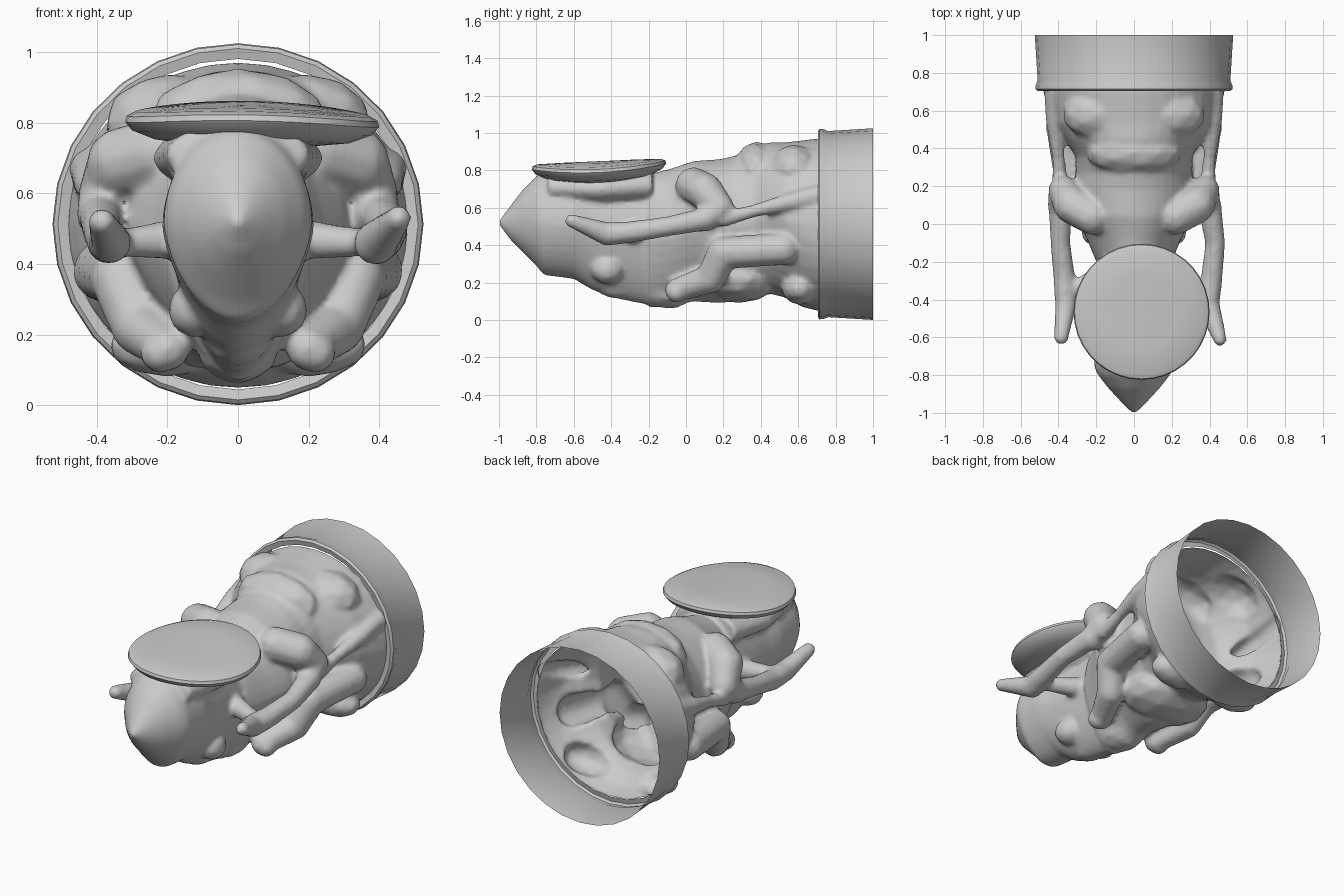
import bpy, bmesh, math
from mathutils import Vector, Matrix


def make_object(name, bm):
    bmesh.ops.recalc_face_normals(bm, faces=bm.faces[:])
    me = bpy.data.meshes.new(name)
    bm.to_mesh(me)
    bm.free()
    ob = bpy.data.objects.new(name, me)
    bpy.context.collection.objects.link(ob)
    return ob


def smooth(ob, angle=40):
    bpy.ops.object.select_all(action='DESELECT')
    ob.select_set(True)
    bpy.context.view_layer.objects.active = ob
    bpy.ops.object.shade_smooth_by_angle(angle=math.radians(angle))


def skin(bm, rings, caps=True):
    n = len(rings[0])
    vs = [[bm.verts.new(p) for p in r] for r in rings]
    for a, b in zip(vs, vs[1:]):
        for i in range(n):
            bm.faces.new((a[i], a[(i + 1) % n], b[(i + 1) % n], b[i]))
    if caps:
        bm.faces.new(vs[0])
        bm.faces.new(vs[-1])


def loft(bm, stations, n=36):
    # station: y, bottom z, top z, half width, narrowing of the lower half
    rings = []
    for y, lo, hi, rx, k in stations:
        ring = []
        for i in range(n):
            a = 2 * math.pi * i / n
            s, c = math.sin(a), math.cos(a)
            w = rx * (1 - k * max(0, -s))
            ring.append((w * c, y, (lo + hi) / 2 + (hi - lo) / 2 * s))
        rings.append(ring)
    skin(bm, rings)


def blob(bm, loc, size):
    m = Matrix.Translation(loc) @ Matrix.Diagonal((*size, 1))
    bmesh.ops.create_icosphere(bm, subdivisions=2, radius=1, matrix=m)


def limb(bm, pts, side=1):
    # chain of overlapping balls: x, y, z, radius
    for a, b in zip(pts, pts[1:]):
        for i in range(9):
            x, y, z, r = Vector(a).lerp(Vector(b), i / 8)
            blob(bm, (x * side, y, z), (r, r, r))


bm = bmesh.new()
# torso and robe
loft(bm, [(0.80, 0.05, 0.97, 0.485, 0), (0.70, 0.05, 0.97, 0.48, 0),
          (0.62, 0.07, 0.96, 0.46, 0.05), (0.53, 0.12, 0.95, 0.43, 0.15),
          (0.45, 0.14, 0.95, 0.37, 0.2), (0.36, 0.11, 0.93, 0.31, 0.2),
          (0.27, 0.10, 0.88, 0.31, 0.2), (0.18, 0.09, 0.86, 0.33, 0.25),
          (0.04, 0.10, 0.85, 0.31, 0.35), (-0.08, 0.07, 0.81, 0.25, 0.35),
          (-0.20, 0.07, 0.78, 0.20, 0.3)])
# head with pointed crown
loft(bm, [(-0.05, 0.06, 0.80, 0.22, 0.35), (-0.20, 0.08, 0.78, 0.18, 0.25),
          (-0.35, 0.11, 0.77, 0.19, 0.25), (-0.50, 0.16, 0.77, 0.20, 0.25),
          (-0.60, 0.22, 0.78, 0.215, 0.2), (-0.76, 0.24, 0.79, 0.21, 0.15),
          (-0.80, 0.29, 0.77, 0.19, 0.1), (-0.87, 0.36, 0.70, 0.135, 0),
          (-0.94, 0.43, 0.61, 0.07, 0), (-1.0, 0.51, 0.53, 0.012, 0)])
# muzzle, nose and belly on the underside
blob(bm, (0, -0.10, 0.17), (0.12, 0.16, 0.11))
blob(bm, (0, -0.33, 0.17), (0.08, 0.15, 0.06))
blob(bm, (0, 0.28, 0.22), (0.26, 0.22, 0.13))
# rounded hump under the upper back
blob(bm, (0, 0.38, 0.80), (0.26, 0.13, 0.155))
for s in (-1, 1):
    # cheeks, back muscles and base folds
    blob(bm, (s * 0.12, -0.42, 0.27), (0.08, 0.09, 0.08))
    blob(bm, (s * 0.19, 0.58, 0.80), (0.19, 0.14, 0.14))
    blob(bm, (s * 0.20, 0.61, 0.17), (0.17, 0.10, 0.09))
    # shoulder and upper arm
    limb(bm, [(0.22, 0.04, 0.72, 0.10), (0.33, 0.10, 0.69, 0.10),
              (0.375, 0.18, 0.60, 0.08), (0.39, 0.10, 0.54, 0.07)], s)
    # strap of cloth down the side
    limb(bm, [(0.39, 0.20, 0.54, 0.045), (0.40, 0.35, 0.58, 0.035),
              (0.42, 0.55, 0.63, 0.05), (0.42, 0.72, 0.67, 0.06)], s)
    # bent leg and foot
    limb(bm, [(0.38, 0.52, 0.38, 0.09), (0.33, 0.20, 0.36, 0.09),
              (0.28, 0.13, 0.22, 0.08), (0.20, -0.05, 0.16, 0.065)], s)
    blob(bm, (s * 0.22, -0.05, 0.15), (0.06, 0.06, 0.06))
# forearms and raised hands
limb(bm, [(-0.39, 0.10, 0.54, 0.065), (-0.39, -0.10, 0.50, 0.055),
          (-0.37, -0.28, 0.46, 0.06), (-0.36, -0.42, 0.46, 0.06),
          (-0.385, -0.60, 0.52, 0.04)])
limb(bm, [(0.40, 0.10, 0.54, 0.065), (0.43, -0.10, 0.50, 0.055),
          (0.41, -0.30, 0.47, 0.06), (0.39, -0.42, 0.46, 0.065),
          (0.455, -0.61, 0.53, 0.038)])
# thin bridges joining the wrists to the head
limb(bm, [(-0.18, -0.28, 0.47, 0.06), (-0.33, -0.35, 0.46, 0.04)])
limb(bm, [(0.18, -0.28, 0.47, 0.06), (0.36, -0.35, 0.46, 0.04)])
# flare below the brim
loft(bm, [(-0.74, 0.62, 0.80, 0.20, 0), (-0.45, 0.60, 0.80, 0.24, 0),
          (-0.18, 0.62, 0.82, 0.20, 0)])

figure = make_object("figure", bm)
# fuse the parts into one skin
rem = figure.modifiers.new("fuse", 'REMESH')
rem.mode = 'VOXEL'
rem.voxel_size = 0.014
sm = figure.modifiers.new("soften", 'SMOOTH')
sm.factor = 0.5
sm.iterations = 5
dg = bpy.context.evaluated_depsgraph_get()
fused = bpy.data.meshes.new_from_object(figure.evaluated_get(dg))
figure.modifiers.clear()
# open the hollow end
bm = bmesh.new()
bm.from_mesh(fused)
bmesh.ops.bisect_plane(bm, geom=bm.verts[:] + bm.edges[:] + bm.faces[:],
                       plane_co=(0, 0.715, 0), plane_no=(0, 1, 0), clear_outer=True)
bm.to_mesh(figure.data)
bm.free()
smooth(figure, 60)

# open base ring with a lip
bm = bmesh.new()
rings = []
for y, r in [(0.712, 0.475), (0.705, 0.505), (0.715, 0.517), (0.735, 0.515),
             (0.76, 0.505), (1.0, 0.52)]:
    rings.append([(r * 1.01 * math.cos(2 * math.pi * i / 28), y,
                   0.513 + r * 0.985 * math.sin(2 * math.pi * i / 28)) for i in range(28)])
skin(bm, rings, caps=False)
smooth(make_object("base_ring", bm), 40)

# wide round brim, slightly bent and tilted
bm = bmesh.new()
rings = []
for r, z in [(0.02, 0.849), (0.20, 0.849), (0.33, 0.847), (0.355, 0.838),
             (0.36, 0.822), (0.34, 0.795), (0.28, 0.765), (0.18, 0.745), (0.02, 0.74)]:
    ring = []
    for i in range(36):
        a = 2 * math.pi * i / 36
        x, y = r * math.cos(a), r * math.sin(a)
        ring.append((x + 0.04, y - 0.465, z + 0.045 * y - 0.2 * x * x - 0.02 * x))
    rings.append(ring)
skin(bm, rings)
smooth(make_object("brim", bm), 45)
